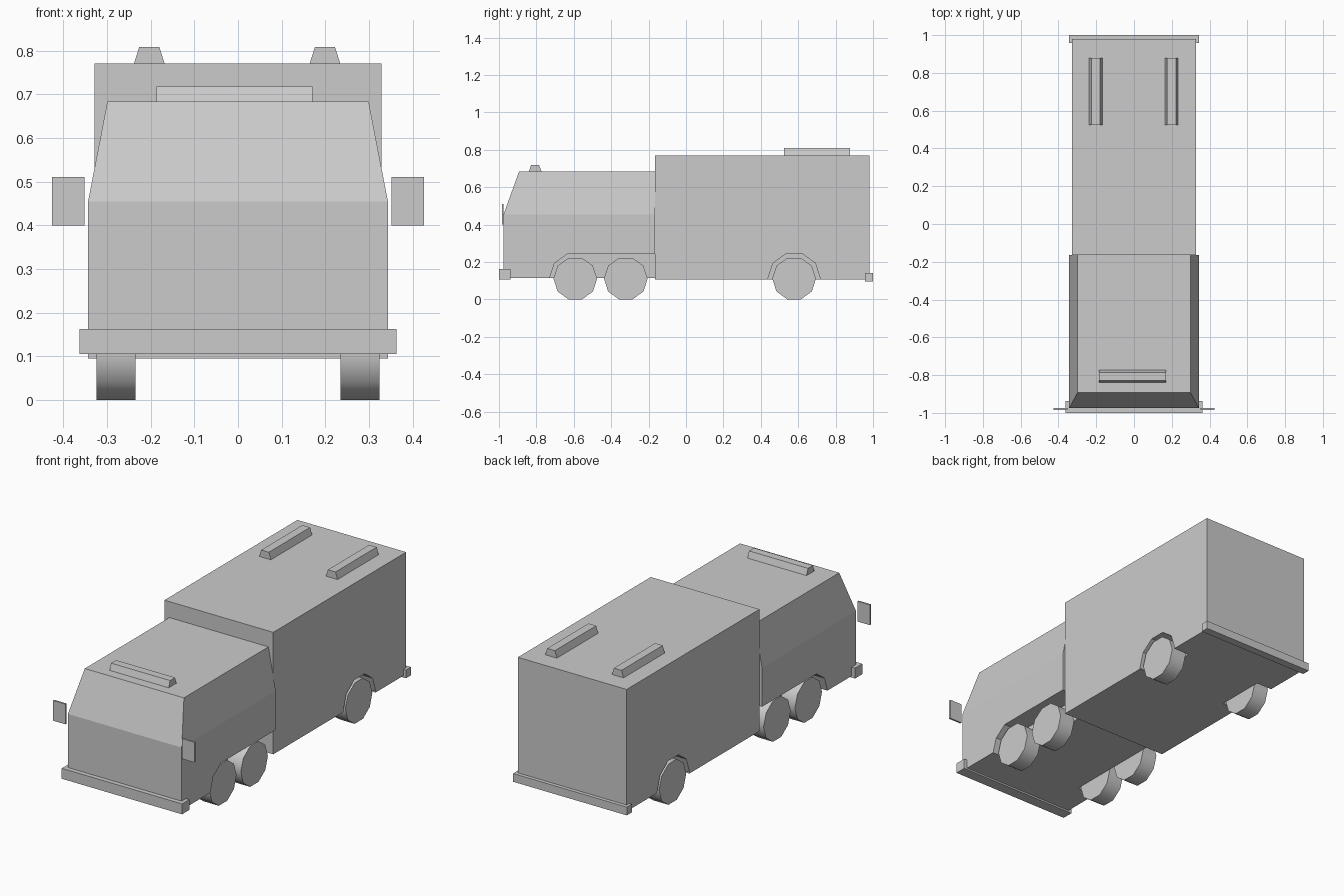
import bpy
import bmesh
import math

cube = bpy.data.objects.get("Cube")
if cube:
    bpy.data.objects.remove(cube, do_unlink=True)

grey = bpy.data.materials.new("plain_grey")
grey.use_nodes = True
grey.diffuse_color = (0.6, 0.6, 0.6, 1)
grey.node_tree.nodes["Principled BSDF"].inputs["Base Color"].default_value = (0.6, 0.6, 0.6, 1)


def loft(name, rings):
    """Skin a closed solid through rings with equal point counts."""
    bm = bmesh.new()
    loops = [[bm.verts.new(p) for p in ring] for ring in rings]
    n = len(loops[0])
    for a, b in zip(loops, loops[1:]):
        for i in range(n):
            j = (i + 1) % n
            bm.faces.new((a[i], a[j], b[j], b[i]))
    bm.faces.new(loops[0])
    bm.faces.new(loops[-1])
    bmesh.ops.recalc_face_normals(bm, faces=bm.faces)
    mesh = bpy.data.meshes.new(name)
    bm.to_mesh(mesh)
    bm.free()
    mesh.materials.append(grey)
    obj = bpy.data.objects.new(name, mesh)
    bpy.context.collection.objects.link(obj)
    return obj


def rect(x0, x1, y0, y1, z):
    return [(x0, y0, z), (x1, y0, z), (x1, y1, z), (x0, y1, z)]


def block(name, x0, x1, y0, y1, z0, z1, inset_x=0, inset_y=0):
    """Box whose top can be narrower than its base."""
    top = rect(x0 + inset_x, x1 - inset_x, y0 + inset_y, y1 - inset_y, z1)
    return loft(name, [rect(x0, x1, y0, y1, z0), top])


def prism(name, outline, x0, x1):
    """Extrude a (y, z) outline sideways."""
    return loft(name, [[(x, y, z) for y, z in outline] for x in (x0, x1)])


def decagon(y, z, r):
    return [(y + r * math.cos(i * math.tau / 10), z + r * math.sin(i * math.tau / 10))
            for i in range(10)]


def activate(obj):
    bpy.ops.object.select_all(action='DESELECT')
    obj.select_set(True)
    bpy.context.view_layer.objects.active = obj


def cut(body, cutter):
    mod = body.modifiers.new("wheel_well", 'BOOLEAN')
    mod.operation = 'DIFFERENCE'
    mod.solver = 'EXACT'
    mod.object = cutter
    activate(body)
    bpy.ops.object.modifier_apply(modifier=mod.name)
    bpy.data.objects.remove(cutter, do_unlink=True)


WHEEL_Z = 0.111
FRONT_Y, MIDDLE_Y, REAR_Y = -0.592, -0.322, 0.578
SEAM_Y = -0.165

# Cab with sloped windscreen and tapered upper sides
cab = loft("cab", [
    rect(-0.343, 0.343, -0.975, SEAM_Y, 0.115),
    rect(-0.343, 0.343, -0.975, SEAM_Y, 0.455),
    rect(-0.299, 0.299, -0.893, SEAM_Y, 0.683),
])
# Cargo body
body = block("cargo_body", -0.328, 0.328, SEAM_Y, 0.98, 0.105, 0.77)

# Wheel wells: a long one under the cab, a round one at the rear
arch = decagon(FRONT_Y, WHEEL_Z, 0.138)
long_arch = arch[2:9] + [(0, arch[8][1]), (0, arch[2][1])]
for side in (-1, 1):
    cut(cab, prism("cutter", long_arch, side * 0.232, side * 0.5))
    cut(body, prism("cutter", decagon(REAR_Y, WHEEL_Z, 0.14), side * 0.232, side * 0.5))

# Wheels and mirrors on both sides
for side, label in ((-1, "right"), (1, "left")):
    for axle, y in (("front", FRONT_Y), ("middle", MIDDLE_Y), ("rear", REAR_Y)):
        wheel = prism(f"{axle}_{label}_wheel", decagon(y, WHEEL_Z, 0.1167),
                      side * 0.234, side * 0.324)
        activate(wheel)
        bpy.ops.object.shade_smooth_by_angle(angle=math.radians(45))
    x0, x1 = sorted((side * 0.351, side * 0.426))
    block(f"{label}_mirror", x0, x1, -0.985, -0.975, 0.40, 0.51)

# Bumpers
block("front_bumper", -0.363, 0.363, -1.0, -0.938, 0.106, 0.163)
block("rear_bumper", -0.343, 0.343, 0.957, 1.0, 0.095, 0.14)

# Roof light bar and roof lockers
block("roof_light_bar", -0.186, 0.17, -0.84, -0.773, 0.683, 0.718, inset_y=0.012)
for label, x in (("right", -0.203), ("left", 0.199)):
    block(f"{label}_roof_locker", x - 0.035, x + 0.035, 0.523, 0.878, 0.77, 0.808, inset_x=0.012)
